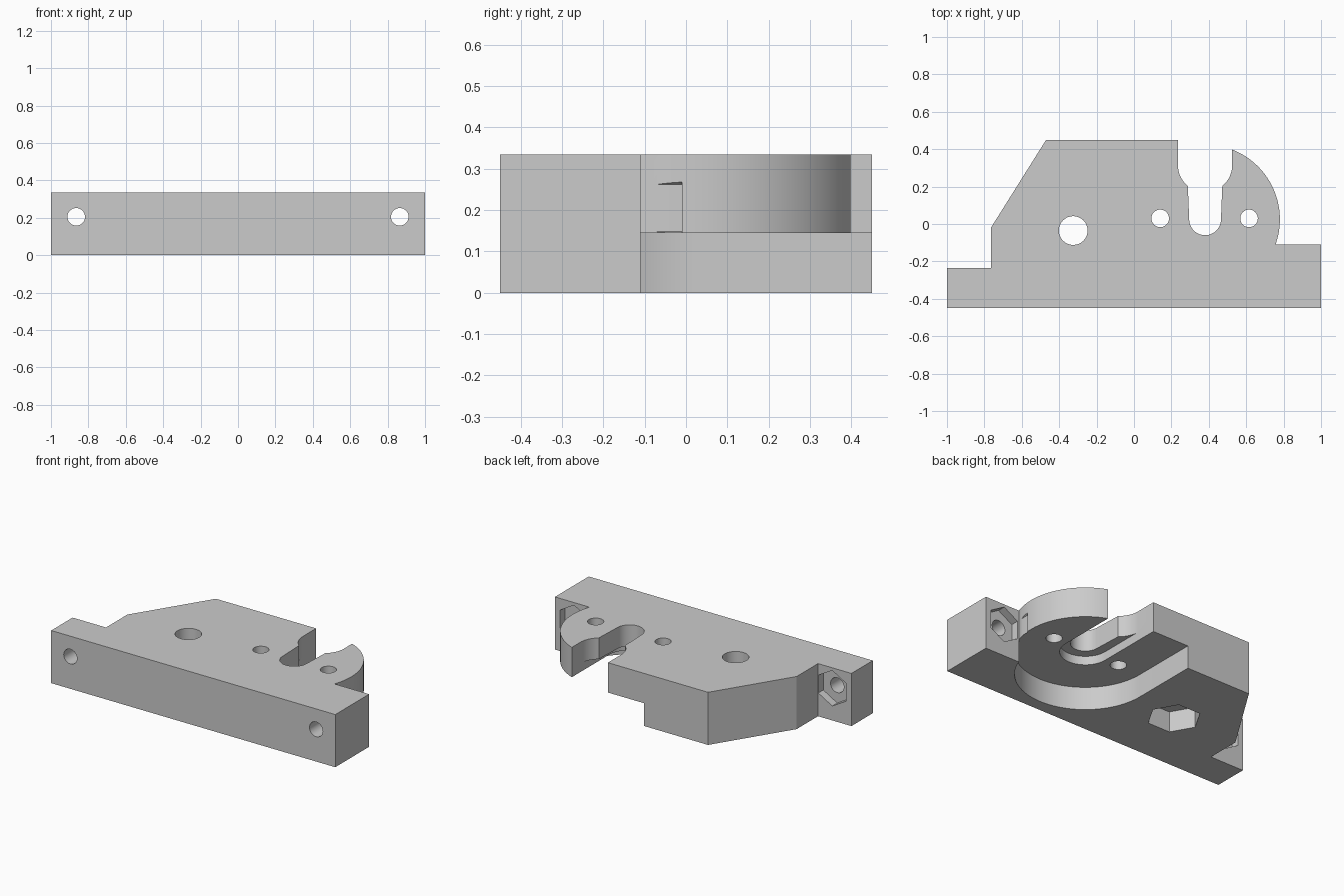
import bpy, bmesh
from math import sin, cos, radians, acos, asin, degrees, pi
from mathutils import Matrix, Vector

cube = bpy.data.objects.get("Cube")
if cube:
    bpy.data.objects.remove(cube, do_unlink=True)

HEIGHT = 0.335
POCKET_TOP = 0.145          # ceiling of the large underside recess
LEDGE = 0.2                 # ceiling of the wide slot recess
CX, CY, DISC_R = 0.38, 0.025, 0.4
SLOT_R, WIDE_R, ENTRY_Y = 0.085, 0.145, 0.315

grey = bpy.data.materials.new("plain grey")
grey.use_nodes = True
grey.diffuse_color = (0.6, 0.6, 0.6, 1)
grey.node_tree.nodes["Principled BSDF"].inputs["Base Color"].default_value = (0.6, 0.6, 0.6, 1)


def arc(cx, cy, r, start, end, n):
    """Points on an arc, angles in degrees."""
    angles = [radians(start + (end - start) * i / n) for i in range(n + 1)]
    return [(cx + r * cos(a), cy + r * sin(a)) for a in angles]


def prism(name, points, z0, z1, matrix=Matrix()):
    """Extrude a flat outline from z0 to z1, then place it."""
    bm = bmesh.new()
    face = bm.faces.new([bm.verts.new((x, y, z0)) for x, y in points])
    top = bmesh.ops.extrude_face_region(bm, geom=[face])["geom"]
    verts = [v for v in top if isinstance(v, bmesh.types.BMVert)]
    bmesh.ops.translate(bm, verts=verts, vec=(0, 0, z1 - z0))
    bmesh.ops.recalc_face_normals(bm, faces=bm.faces[:])
    bm.transform(matrix)
    mesh = bpy.data.meshes.new(name)
    bm.to_mesh(mesh)
    bm.free()
    mesh.materials.append(grey)
    obj = bpy.data.objects.new(name, mesh)
    bpy.context.collection.objects.link(obj)
    return obj


def polygon(cx, cy, r, n, turn=0):
    return arc(cx, cy, r, turn, turn + 360, n)[:-1]


def cut(cutter):
    """Subtract a cutter from the body and discard it."""
    cutter.hide_render = True
    mod = body.modifiers.new("cut", 'BOOLEAN')
    mod.operation, mod.solver, mod.object = 'DIFFERENCE', 'EXACT', cutter
    bpy.context.view_layer.objects.active = body
    bpy.ops.object.modifier_apply(modifier=mod.name)
    bpy.data.objects.remove(cutter, do_unlink=True)


# Plate outline with the rounded arm and the keyhole-shaped slot
step_y = -0.11
low = degrees(asin((step_y - CY) / DISC_R))
high = degrees(acos(WIDE_R / DISC_R))
neck = degrees(acos(0.092 / WIDE_R))
outline = [(-1, -0.45), (1, -0.45), (1, step_y)]
outline += arc(CX, CY, DISC_R, low, high, 36)
outline += arc(CX, ENTRY_Y, WIDE_R, 0, -neck, 10)
outline += arc(CX, CY, SLOT_R, 0, -180, 24)
outline += arc(CX, ENTRY_Y, WIDE_R, neck - 180, -180, 10)
outline += [(CX - WIDE_R, 0.45), (-0.47, 0.45), (-0.765, -0.02),
            (-0.765, -0.235), (-1, -0.235)]
body = prism("mounting_plate", outline, 0, HEIGHT)

# Large round recess underneath, open to the back
pocket = arc(CX, CY, DISC_R, 180, 360 + low, 48)
pocket += [(0.95, 0.1), (0.95, 0.6), (CX - DISC_R, 0.6)]
cut(prism("recess_cutter", pocket, -0.1, POCKET_TOP))

# Wider slot recess leaving a thin ledge around the slot
wide = arc(CX, CY, WIDE_R, 180, 360, 32)
wide += [(CX + WIDE_R, ENTRY_Y), (CX - WIDE_R, ENTRY_Y)]
cut(prism("ledge_cutter", wide, 0.05, LEDGE))

# Vertical holes and the hexagonal socket below the large one
for x, y, r in [(-0.325, -0.035, 0.077), (0.14, 0.03, 0.047), (0.615, 0.03, 0.047)]:
    cut(prism("hole_cutter", polygon(x, y, r, 32), -0.1, 0.5))
cut(prism("socket_cutter", polygon(-0.325, -0.035, 0.155, 6), -0.1, 0.13))

# Horizontal bolt holes with hexagonal sockets on the back of each flange
for x, back in [(-0.865, -0.235), (0.865, step_y)]:
    place = Matrix.Translation(Vector((x, 0, 0.205))) @ Matrix.Rotation(-pi / 2, 4, 'X')
    cut(prism("bolt_cutter", polygon(0, 0, 0.047, 32), -0.6, 0.1, place))
    cut(prism("nut_cutter", polygon(0, 0, 0.113, 6, 30), back - 0.05, back + 0.1, place))

# Smooth the curved walls, keep the edges crisp
for obj in bpy.context.selected_objects:
    obj.select_set(False)
body.select_set(True)
bpy.context.view_layer.objects.active = body
bpy.ops.object.shade_smooth_by_angle(angle=radians(30))
